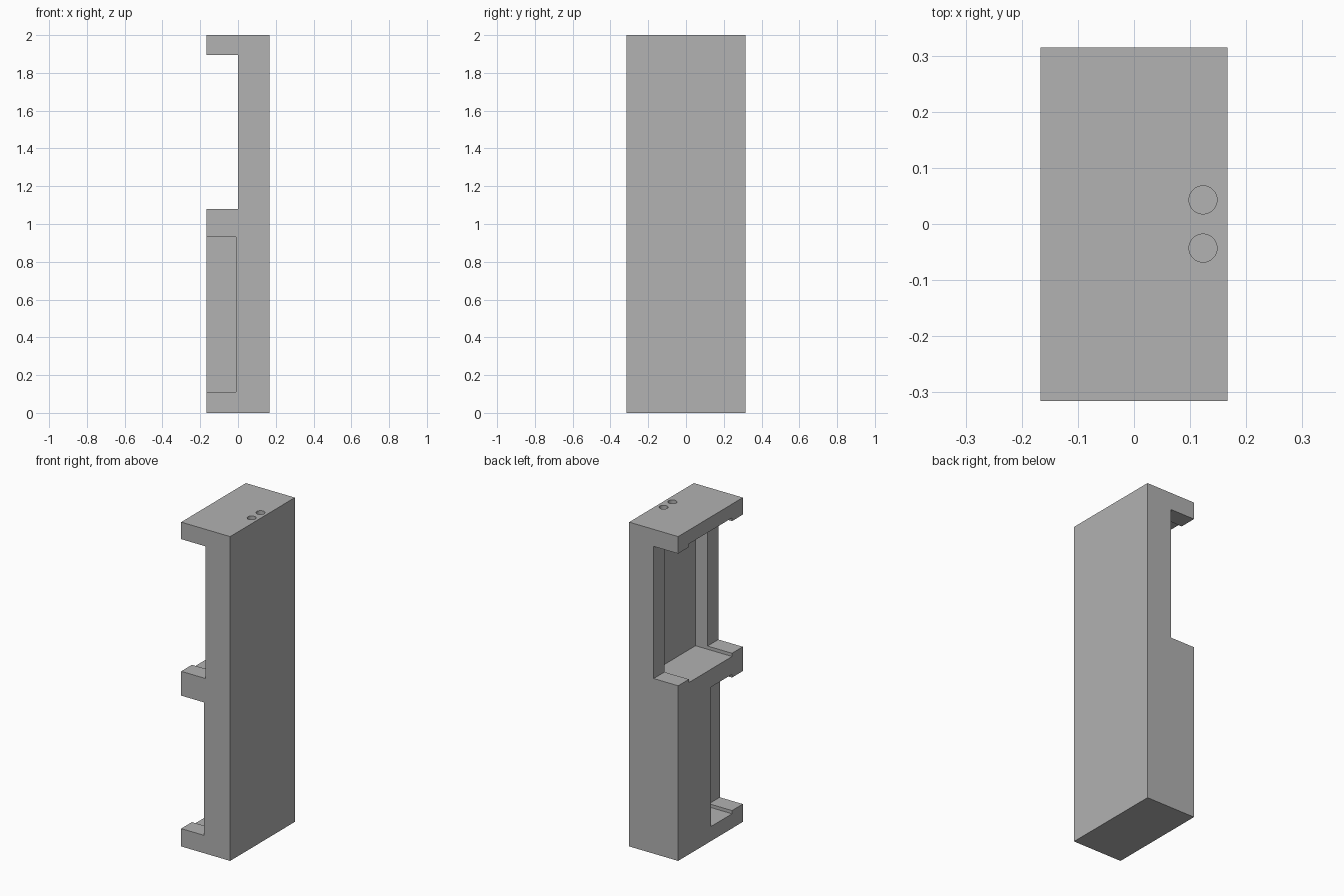
import bpy
import bmesh
from mathutils import Matrix, Vector

if "Cube" in bpy.data.objects:
    bpy.data.objects.remove(bpy.data.objects["Cube"])

W, D, H = 0.167, 0.315, 2.0   # half width, half depth, height
OUT = 0.05                    # how far cutters reach past the body

grey = bpy.data.materials.new("light grey")
grey.diffuse_color = (0.445, 0.445, 0.445, 1)
grey.use_nodes = True
grey.node_tree.nodes["Principled BSDF"].inputs["Base Color"].default_value = grey.diffuse_color


def add_object(name, bm):
    mesh = bpy.data.meshes.new(name)
    bm.to_mesh(mesh)
    bm.free()
    obj = bpy.data.objects.new(name, mesh)
    bpy.context.collection.objects.link(obj)
    mesh.materials.append(grey)
    return obj


def box(name, x, y, z):
    """Box from (min, max) pairs on each axis."""
    lo, hi = Vector((x[0], y[0], z[0])), Vector((x[1], y[1], z[1]))
    bm = bmesh.new()
    bmesh.ops.create_cube(bm, size=1, matrix=Matrix.Translation((lo + hi) / 2)
                          @ Matrix.Diagonal((*(hi - lo), 1)))
    return add_object(name, bm)


def rod(name, x, y, z, radius):
    bm = bmesh.new()
    bmesh.ops.create_cone(bm, cap_ends=True, segments=48, radius1=radius, radius2=radius,
                          depth=z[1] - z[0],
                          matrix=Matrix.Translation((x, y, (z[0] + z[1]) / 2)))
    return add_object(name, bm)


# Solid housing
housing = box("housing", (-W, W), (-D, D), (0, H))

cutters = [
    # Upper bay: open on both sides, with a deeper pocket between the rims
    box("upper_bay_cutter", (-W - OUT, 0), (-D - OUT, D + OUT), (1.08, 1.895)),
    box("upper_pocket_cutter", (-W - OUT, 0.082), (-0.21, 0.21), (1.06, 1.915)),
    # Lower bay: open on the front half only
    box("lower_bay_cutter", (-W - OUT, -0.01), (-D - OUT, -0.005), (0.11, 0.93)),
    box("lower_pocket_cutter", (-W - OUT, 0.082), (-0.21, -0.005), (0.09, 0.95)),
]
# Pair of cable holes running down the rear wall
for side in (-1, 1):
    cutters.append(rod("cable_hole_cutter", 0.123, side * 0.043, (0.95, H + OUT), 0.025))

for cutter in cutters:
    cutter.hide_render = True
    mod = housing.modifiers.new(cutter.name, 'BOOLEAN')
    mod.operation = 'DIFFERENCE'
    mod.solver = 'EXACT'
    mod.object = cutter

# Bake the cuts and drop the cutters
graph = bpy.context.evaluated_depsgraph_get()
result = bpy.data.meshes.new_from_object(housing.evaluated_get(graph))
housing.modifiers.clear()
housing.data = result
for cutter in cutters:
    bpy.data.objects.remove(cutter)

result.materials.clear()
result.materials.append(grey)
for poly in result.polygons:
    poly.material_index = 0

# Smooth only the round holes
bpy.context.view_layer.objects.active = housing
housing.select_set(True)
bpy.ops.object.shade_smooth_by_angle(angle=0.52)
